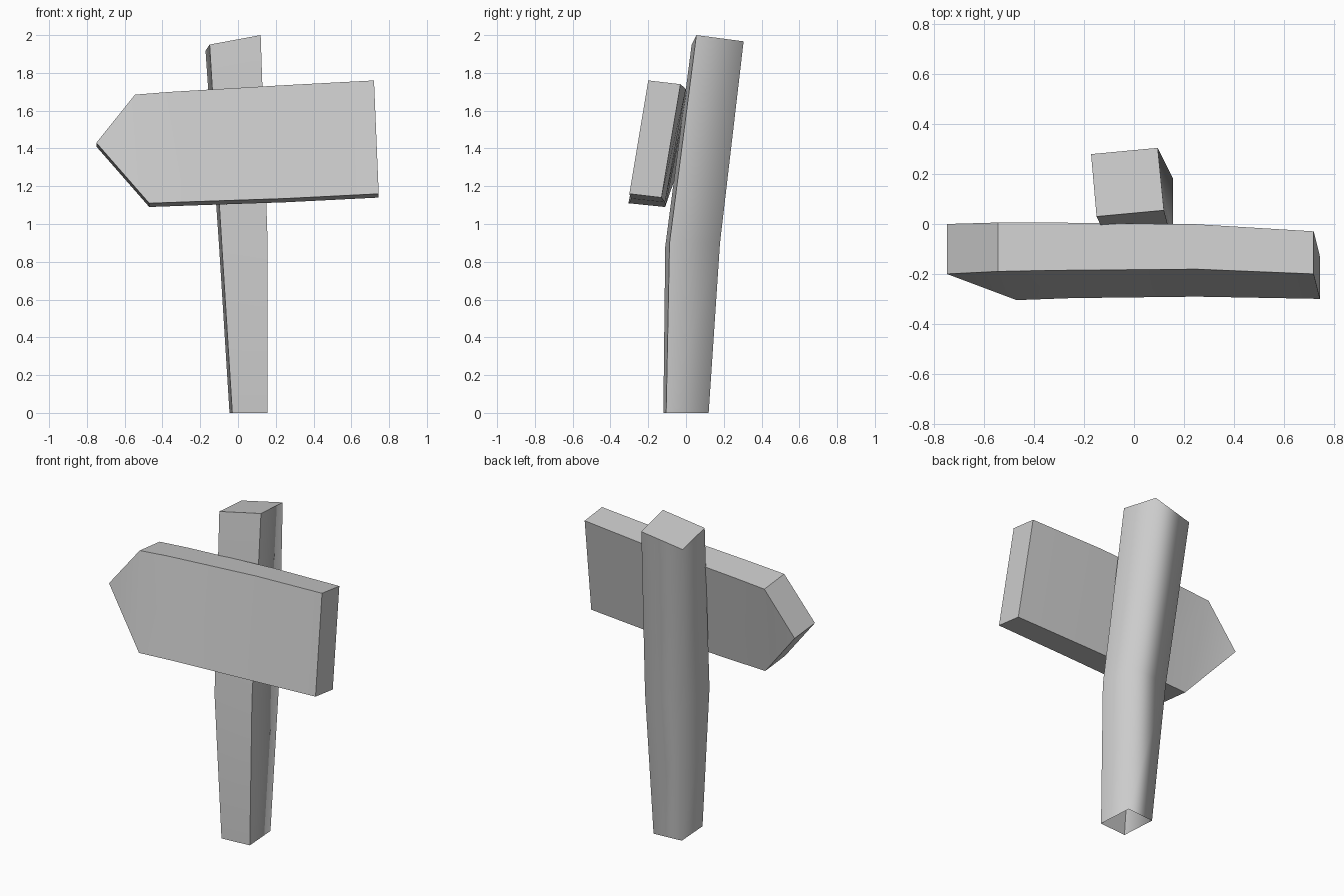
import bpy, bmesh, math
from mathutils import Vector

cube = bpy.data.objects.get("Cube")
if cube:
    bpy.data.objects.remove(cube, do_unlink=True)

grey = bpy.data.materials.new("plain grey")
grey.use_nodes = True
colour = (0.6, 0.6, 0.6, 1)
grey.diffuse_color = colour
grey.node_tree.nodes["Principled BSDF"].inputs["Base Color"].default_value = colour


def finish(bm, name, sharp):
    """Shade smooth apart from the edges picked by the sharp rule."""
    bmesh.ops.recalc_face_normals(bm, faces=bm.faces)
    for face in bm.faces:
        face.smooth = True
    for edge in bm.edges:
        edge.smooth = not sharp(edge)
    mesh = bpy.data.meshes.new(name)
    bm.to_mesh(mesh)
    bm.free()
    mesh.materials.append(grey)
    obj = bpy.data.objects.new(name, mesh)
    bpy.context.collection.objects.link(obj)
    return obj


# Leaning post: rings run front left, front right, back right, back left
rings = [
    [(-0.03, -0.12, 0), (0.155, -0.105, 0), (0.14, 0.12, 0), (-0.045, 0.105, 0)],
    [(-0.085, -0.11, 0.88), (0.157, -0.087, 0.9), (0.157, 0.18, 0.9), (-0.10, 0.16, 0.88)],
    [(-0.15, 0.03, 1.95), (0.12, 0.055, 2.0), (0.095, 0.305, 1.967), (-0.172, 0.28, 1.917)],
]
bm = bmesh.new()
loops = [[bm.verts.new(p) for p in ring] for ring in rings]
for low, high in zip(loops, loops[1:]):
    for i in range(4):
        j = (i + 1) % 4
        bm.faces.new((low[i], low[j], high[j], high[i]))
cap = bm.faces.new(loops[-1])    # the foot stays open
front = {v for loop in loops for v in loop[:2]}
top = set(loops[-1])


def post_sharp(edge):
    a, b = edge.verts
    upright = abs(a.co.z - b.co.z) > 0.5
    return (upright and a in front and b in front) or (a in top and b in top)


finish(bm, "post", post_sharp)

# Arrow board: upper and lower front edges from the arrow shoulder to the end
upper = [(-0.545, -0.19, 1.685), (-0.35, -0.186, 1.70), (0.25, -0.181, 1.735), (0.72, -0.20, 1.76)]
lower = [(-0.47, -0.305, 1.11), (-0.25, -0.297, 1.118), (0.25, -0.291, 1.135), (0.745, -0.30, 1.16)]
tip = (-0.75, -0.20, 1.43)
bm = bmesh.new()
sides = []
for back in (False, True):
    def put(p):
        thickness = 0.185 - 0.02 * p[0]
        return bm.verts.new(Vector(p) + back * Vector((0, thickness, -0.02)))
    u, l, t = [put(p) for p in upper], [put(p) for p in lower], put(tip)
    bm.faces.new((t, l[0], u[0]))
    for i in range(3):
        bm.faces.new((u[i], l[i], l[i + 1], u[i + 1]))
    sides.append([t] + l + u[::-1])
near, far = sides
for i in range(len(near)):
    j = (i + 1) % len(near)
    bm.faces.new((near[i], near[j], far[j], far[i]))
finish(bm, "arrow_board", lambda e: e.calc_face_angle(0) > math.radians(30))
